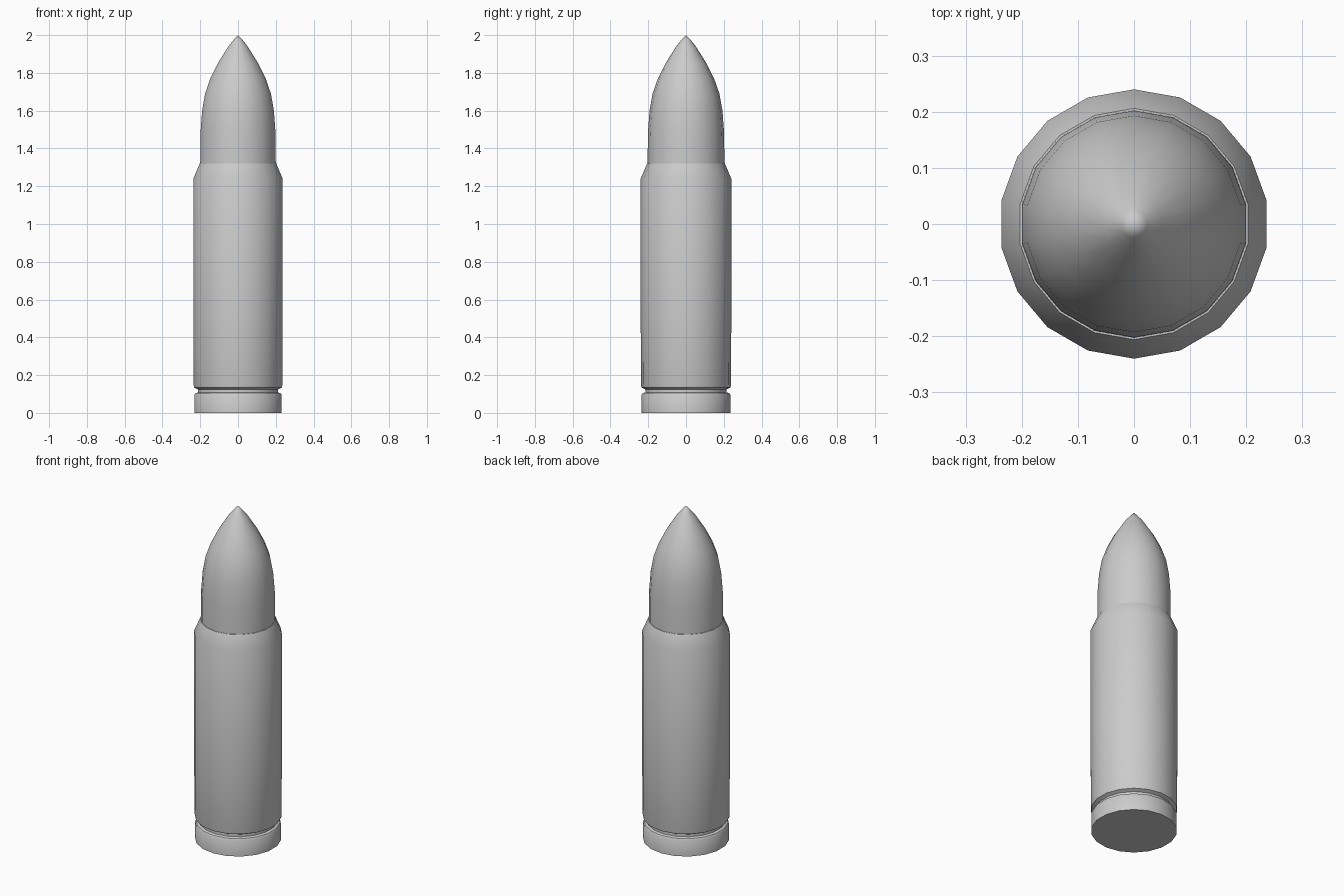
import bpy, bmesh, math

if "Cube" in bpy.data.objects:
    bpy.data.objects.remove(bpy.data.objects["Cube"])

SIDES = 18


def lathe(name, profile, start=90):
    """Revolve (radius, z) points around the z axis; zero radius makes a pole."""
    bm = bmesh.new()
    rings = []
    for r, z in profile:
        if r == 0:
            rings.append([bm.verts.new((0, 0, z))])
        else:
            angles = [math.radians(start + 360 * i / SIDES) for i in range(SIDES)]
            rings.append([bm.verts.new((r * math.cos(a), r * math.sin(a), z)) for a in angles])
    for low, high in zip(rings, rings[1:]):
        for i in range(SIDES):
            j = (i + 1) % SIDES
            if len(high) == 1:
                bm.faces.new((low[i], low[j], high[0]))
            else:
                bm.faces.new((low[i], low[j], high[j], high[i]))
    # flat end caps
    bm.faces.new(rings[0][::-1])
    if len(rings[-1]) > 1:
        bm.faces.new(rings[-1])
    bmesh.ops.recalc_face_normals(bm, faces=bm.faces)
    mesh = bpy.data.meshes.new(name)
    bm.to_mesh(mesh)
    bm.free()
    obj = bpy.data.objects.new(name, mesh)
    bpy.context.collection.objects.link(obj)
    bpy.ops.object.select_all(action='DESELECT')
    obj.select_set(True)
    bpy.context.view_layer.objects.active = obj
    bpy.ops.object.shade_smooth_by_angle(angle=math.radians(35))
    return obj


# casing with base rim, extraction groove and shoulder
lathe("casing", [
    (0.235, 0.0), (0.235, 0.095), (0.229, 0.104), (0.215, 0.109),
    (0.215, 0.124), (0.235, 0.134), (0.238, 0.145),
    (0.24, 0.5), (0.24, 1.24), (0.206, 1.32),
])

# pointed tip seated in the casing mouth
lathe("tip", [
    (0.203, 1.32), (0.202, 1.48), (0.193, 1.6), (0.177, 1.69),
    (0.149, 1.77), (0.109, 1.85), (0.052, 1.94), (0.024, 1.975), (0, 2.0),
])
